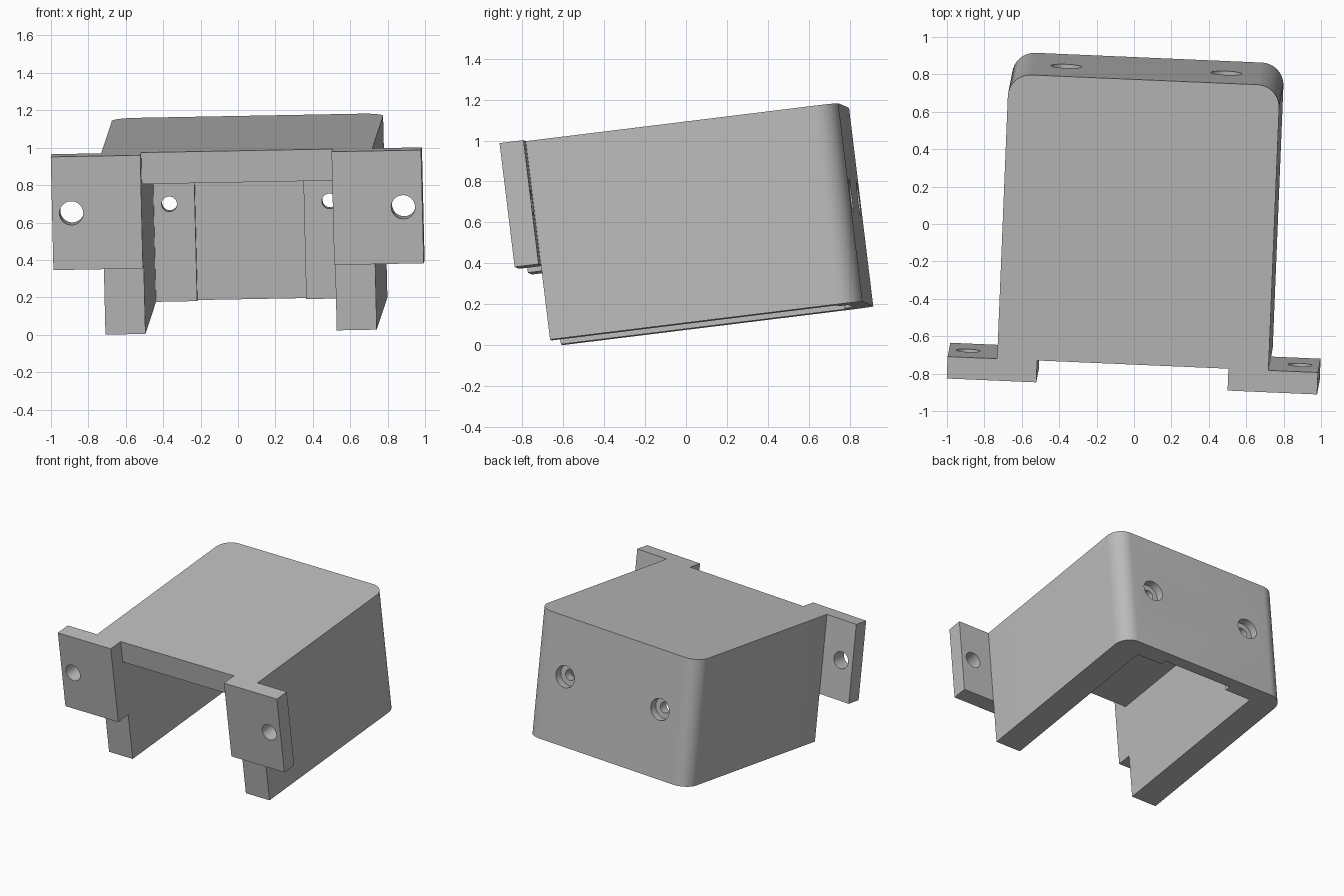
import bpy, bmesh, math
from mathutils import Matrix, Vector

cube = bpy.data.objects.get("Cube")
if cube:
    bpy.data.objects.remove(cube, do_unlink=True)

# Single grey material
grey = bpy.data.materials.new("plain grey")
grey.use_nodes = True
color = (0.5, 0.5, 0.5, 1)
grey.diffuse_color = color
grey.node_tree.nodes["Principled BSDF"].inputs["Base Color"].default_value = color

# Tilted frame of the bracket: width, depth and height axes
width_axis = Vector((1, -0.043, 0.0185)).normalized()
depth_axis = Vector((0.04, 1, 0.123))
depth_axis = (depth_axis - width_axis * depth_axis.dot(width_axis)).normalized()
height_axis = width_axis.cross(depth_axis)
tilt = Matrix((width_axis, depth_axis, height_axis)).transposed().to_4x4()
frame = Matrix.Translation((0, 0, -0.005)) @ tilt @ Matrix.Translation((0.044, 0, 0))

# Main sizes in the tilted frame
HALF, INNER, TAB_END = 0.726, 0.512, 0.991
FRONT, BACK, TAB_FRONT = -0.625, 0.91, -0.743
BOTTOM, TOP, CEILING = 0.095, 1.072, 0.902
WALL_FACE, RECESS_FACE = 0.78, 0.825
CORNER = 0.12


def prism(name, outline, low, high):
    """Extrude a plan outline between two heights."""
    bm = bmesh.new()
    face = bm.faces.new([bm.verts.new((x, y, low)) for x, y in outline])
    side = bmesh.ops.extrude_face_region(bm, geom=[face])["geom"]
    bmesh.ops.translate(bm, vec=(0, 0, high - low),
                        verts=[v for v in side if isinstance(v, bmesh.types.BMVert)])
    return finish(name, bm)


def block(name, x0, x1, y0, y1, z0, z1):
    return prism(name, [(x0, y0), (x1, y0), (x1, y1), (x0, y1)], z0, z1)


def drill(x, z, radius, y0, y1):
    """Cylinder cutter along the depth axis."""
    bm = bmesh.new()
    place = Matrix.Translation((x, (y0 + y1) / 2, z)) @ Matrix.Rotation(math.pi / 2, 4, "X")
    bmesh.ops.create_cone(bm, cap_ends=True, segments=40, radius1=radius,
                          radius2=radius, depth=y1 - y0, matrix=place)
    return finish("drill", bm)


def finish(name, bm):
    bmesh.ops.recalc_face_normals(bm, faces=bm.faces)
    mesh = bpy.data.meshes.new(name)
    bm.to_mesh(mesh)
    bm.free()
    mesh.materials.append(grey)
    obj = bpy.data.objects.new(name, mesh)
    bpy.context.collection.objects.link(obj)
    obj.matrix_world = frame
    return obj


def select(obj):
    bpy.ops.object.select_all(action="DESELECT")
    obj.select_set(True)
    bpy.context.view_layer.objects.active = obj


def cut(obj, cutters):
    for cutter in cutters:
        select(obj)
        mod = obj.modifiers.new("cut", "BOOLEAN")
        mod.operation = "DIFFERENCE"
        mod.solver = "EXACT"
        mod.object = cutter
        bpy.ops.object.modifier_apply(modifier=mod.name)
        bpy.data.objects.remove(cutter, do_unlink=True)
    select(obj)
    bpy.ops.object.shade_smooth_by_angle(angle=math.radians(30))


# Housing with two rounded back edges
outline = [(-HALF, FRONT), (HALF, FRONT)]
for side, start in ((1, 0), (-1, 90)):
    for i in range(13):
        a = math.radians(start + i * 7.5)
        outline.append((side * (HALF - CORNER) + CORNER * math.cos(a),
                        BACK - CORNER + CORNER * math.sin(a)))
housing = prism("housing", outline, BOTTOM, TOP)

# Open cavity, shallow recess in the back wall, counterbored screw holes
cutters = [block("cavity", -INNER, INNER, FRONT - 0.2, WALL_FACE, BOTTOM - 0.2, CEILING),
           block("recess", -0.292, 0.292, WALL_FACE - 0.1, RECESS_FACE, BOTTOM - 0.2, CEILING)]
for side in (-1, 1):
    cutters.append(drill(side * 0.429, 0.62, 0.041, WALL_FACE - 0.1, BACK + 0.1))
    cutters.append(drill(side * 0.429, 0.62, 0.083, BACK - 0.06, BACK + 0.1))
cut(housing, cutters)

# Mounting tabs with a screw hole each
for side, name in ((1, "left_tab"), (-1, "right_tab")):
    x0, x1 = sorted((side * INNER, side * TAB_END))
    tab = block(name, x0, x1, TAB_FRONT, FRONT, 0.462, TOP)
    cut(tab, [drill(side * 0.888, 0.767, 0.064, TAB_FRONT - 0.1, FRONT + 0.1)])
